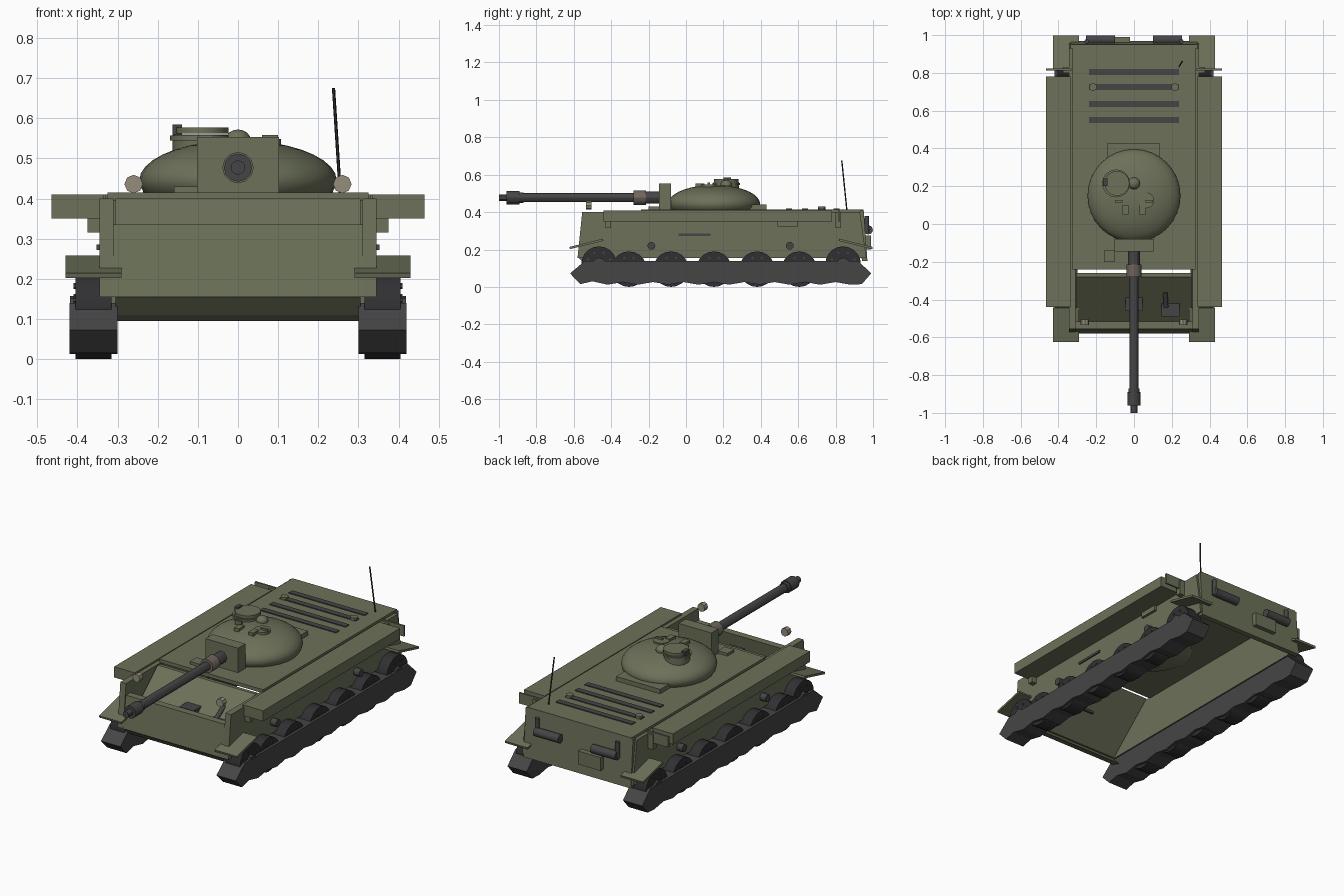
import bpy, math
from mathutils import Vector

if "Cube" in bpy.data.objects:
    bpy.data.objects.remove(bpy.data.objects["Cube"])


def material(name, rgb):
    m = bpy.data.materials.new(name)
    m.diffuse_color = (*rgb, 1)
    m.use_nodes = True
    m.node_tree.nodes["Principled BSDF"].inputs["Base Color"].default_value = m.diffuse_color
    return m


GREEN = material("olive_paint", (0.15, 0.165, 0.10))
DARK = material("dark_steel", (0.06, 0.06, 0.062))
BLACK = material("wheel_rubber", (0.03, 0.03, 0.033))
LAMP = material("lamp_tan", (0.30, 0.27, 0.20))
SLEEVE = material("gun_sleeve", (0.16, 0.13, 0.11))


def finish(o, name, mat):
    o.name = name
    o.data.materials.append(mat)
    return o


def box(name, x, y, z, mat=GREEN, tilt=0):
    """Box from (min, max) ranges, optionally tilted about x."""
    bpy.ops.mesh.primitive_cube_add(size=1, location=[sum(r) / 2 for r in (x, y, z)])
    o = bpy.context.object
    o.scale = [r[1] - r[0] for r in (x, y, z)]
    o.rotation_euler.x = tilt
    return finish(o, name, mat)


def rod(name, a, b, r, mat=DARK, n=16, smooth=True):
    a, b = Vector(a), Vector(b)
    bpy.ops.mesh.primitive_cylinder_add(vertices=n, radius=r, depth=(b - a).length, location=(a + b) / 2)
    o = bpy.context.object
    o.rotation_euler = (b - a).to_track_quat('Z', 'Y').to_euler()
    if smooth:
        bpy.ops.object.shade_smooth_by_angle()
    return finish(o, name, mat)


def ball(name, c, size, mat=GREEN, n=12):
    bpy.ops.mesh.primitive_uv_sphere_add(segments=n, ring_count=n // 2 + 2, radius=1, location=c)
    o = bpy.context.object
    o.scale = size
    bpy.ops.object.shade_smooth()
    return finish(o, name, mat)


def prism(name, pts, x0, x1, mat=GREEN):
    """Extrude a (y, z) outline along x."""
    n = len(pts)
    verts = [(x, y, z) for x in (x0, x1) for y, z in pts]
    faces = [list(range(n))[::-1], list(range(n, 2 * n))]
    faces += [(i, (i + 1) % n, n + (i + 1) % n, n + i) for i in range(n)]
    me = bpy.data.meshes.new(name)
    me.from_pydata(verts, [], faces)
    o = bpy.data.objects.new(name, me)
    bpy.context.collection.objects.link(o)
    return finish(o, name, mat)


# Hull: open-bottomed shell
box("hull_roof", (-.325, .325), (-.24, .95), (.395, .415))
prism("glacis_plate", [(-.26, .40), (-.28, .40), (-.56, .155), (-.53, .155)], -.305, .305)
prism("front_plate", [(-.58, .155), (-.555, .335), (-.515, .335), (-.55, .155)], -.31, .31)
prism("lower_front_plate", [(-.575, .155), (-.54, .155), (-.48, .095), (-.53, .11)], -.305, .305)
prism("rear_plate", [(.93, .41), (.95, .41), (.97, .14), (.94, .14)], -.335, .335)
box("glacis_visor", (-.045, .045), (-.46, -.39), (.27, .305), DARK)
box("bow_gun_mount", (.145, .24), (-.49, -.42), (.25, .285), DARK)
rod("bow_gun", (.17, -.44, .285), (.165, -.36, .325), .012)

# Running gear positions: idler, five road wheels, sprocket
wheels = [(-.465, .122)] + [(-.305 + .2275 * i, .095) for i in range(5)] + [(.84, .122)]
wheels = [(-.465, .122), (-.305, .095), (-.08, .095), (.15, .095), (.38, .095), (.605, .095), (.84, .122)]
contact = []
for i in range(9):
    y = -.42 + i * .1625
    contact += [(y, .012), (y + .081, .026)]
track = [(-.54, .14), (-.62, .072), (-.565, .015), (-.5, .03)] + contact[:-1] + \
        [(.94, .015), (.99, .072), (.92, .14)]

for side, s in (("left", -1), ("right", 1)):
    def sx(a, b):
        return tuple(sorted((a * s, b * s)))

    # Side wall, sponson shelf and brackets
    prism(side + "_hull_side", [(-.58, .155), (-.555, .40), (.93, .40), (.965, .155)], *sx(.31, .345))
    box(side + "_sponson_shelf", sx(.335, .465), (-.44, .78), (.35, .41))
    for y in (-.43, .80):
        box(side + "_sponson_bracket", sx(.34, .375), (y, y + .03), (.315, .40))
    box(side + "_rear_bracket", sx(.33, .465), (.813, .823), (.35, .41))
    # Track and wheels
    prism(side + "_track", track, *sx(.30, .42), DARK)
    for y, z in wheels:
        rod(side + "_wheel", (.315 * s, y, z), (.405 * s, y, z), .095, BLACK, 20)
        rod(side + "_wheel_hub", (.40 * s, y, z), (.418 * s, y, z), .035, DARK, 10)
        for k in range(8):
            a = k * math.pi / 4 + .39
            p = (y + .065 * math.cos(a), z + .065 * math.sin(a))
            rod(side + "_wheel_bolt", (.40 * s, *p), (.41 * s, *p), .007, DARK, 6)
    # Mudguards
    box(side + "_front_mudguard", sx(.29, .43), (-.625, -.44), (.224, .236), tilt=.24)
    box(side + "_rear_mudguard", sx(.29, .43), (.815, 1.0), (.224, .236), tilt=-.24)
    # Side fittings
    for y in (-.185, .555):
        rod(side + "_return_roller", (.33 * s, y, .22), (.38 * s, y, .22), .021, DARK, 12)
    box(side + "_tow_bar", sx(.34, .352), (-.04, .13), (.272, .285), DARK)
    box(side + "_side_box", sx(.34, .36), (.49, .60), (.322, .362))
    # Headlights and exhausts
    rod(side + "_headlight", (.26 * s, -.535, .436), (.26 * s, -.505, .436), .023, LAMP, 8, False)
    rod(side + "_exhaust", (.10 * s, .975, .305), (.255 * s, .975, .305), .024)
    rod(side + "_exhaust_pipe", (.25 * s, .967, .29), (.25 * s, .967, .38), .012)
    rod(side + "_deck_cap", (.217 * s, .725, .41), (.217 * s, .725, .43), .02, GREEN)

# Rear box, engine grilles, aerial
box("rear_box", (-.16, -.02), (.945, .99), (.20, .275))
for y in (.55, .635, .725, .805):
    box("engine_grille", (-.237, .237), (y - .016, y + .016), (.41, .42), DARK)
rod("aerial", (.255, .86, .41), (.238, .833, .675), .004, BLACK, 6)
box("roof_box", (-.16, -.10), (-.20, -.14), (.41, .43))

# Turret dome and bustle
ball("turret_dome", (0, .15, .445), (.246, .246, .10), n=32)
box("turret_bustle", (-.14, .135), (.30, .43), (.412, .44))
box("mantlet", (-.102, .102), (-.145, -.08), (.415, .553))

# Cupola and turret roof fittings
rod("cupola_base", (-.095, .215, .51), (-.095, .215, .56), .068, GREEN)
rod("cupola_rim", (-.095, .215, .545), (-.095, .215, .557), .074, GREEN)
rod("cupola_hatch", (-.09, .215, .562), (-.09, .215, .577), .066, GREEN)
box("cupola_hinge", (-.163, -.14), (.20, .24), (.545, .585), DARK)
ball("roof_vent", (0, .215, .545), (.032, .032, .027))
rod("loader_hatch", (.065, .125, .52), (.065, .125, .548), .042, GREEN)
for x in (-.045, .045):
    box("periscope", (x - .015, x + .015), (.05, .10), (.52, .552))
for x in (-.08, .08):
    box("grab_handle", (x - .02, x + .02), (.115, .127), (.53, .558))

# Main gun
for name, y0, y1, r, mat in (("gun_barrel", -.96, -.10, .024, DARK), ("gun_collar", -.22, -.14, .032, DARK),
                             ("gun_sleeve", -.28, -.215, .039, SLEEVE), ("muzzle_brake", -.96, -.89, .035, DARK),
                             ("muzzle_ring", -.90, -.87, .029, DARK), ("muzzle_tip", -1.0, -.95, .018, DARK)):
    rod(name, (0, y0, .477), (0, y1, .477), r, mat, 12)
